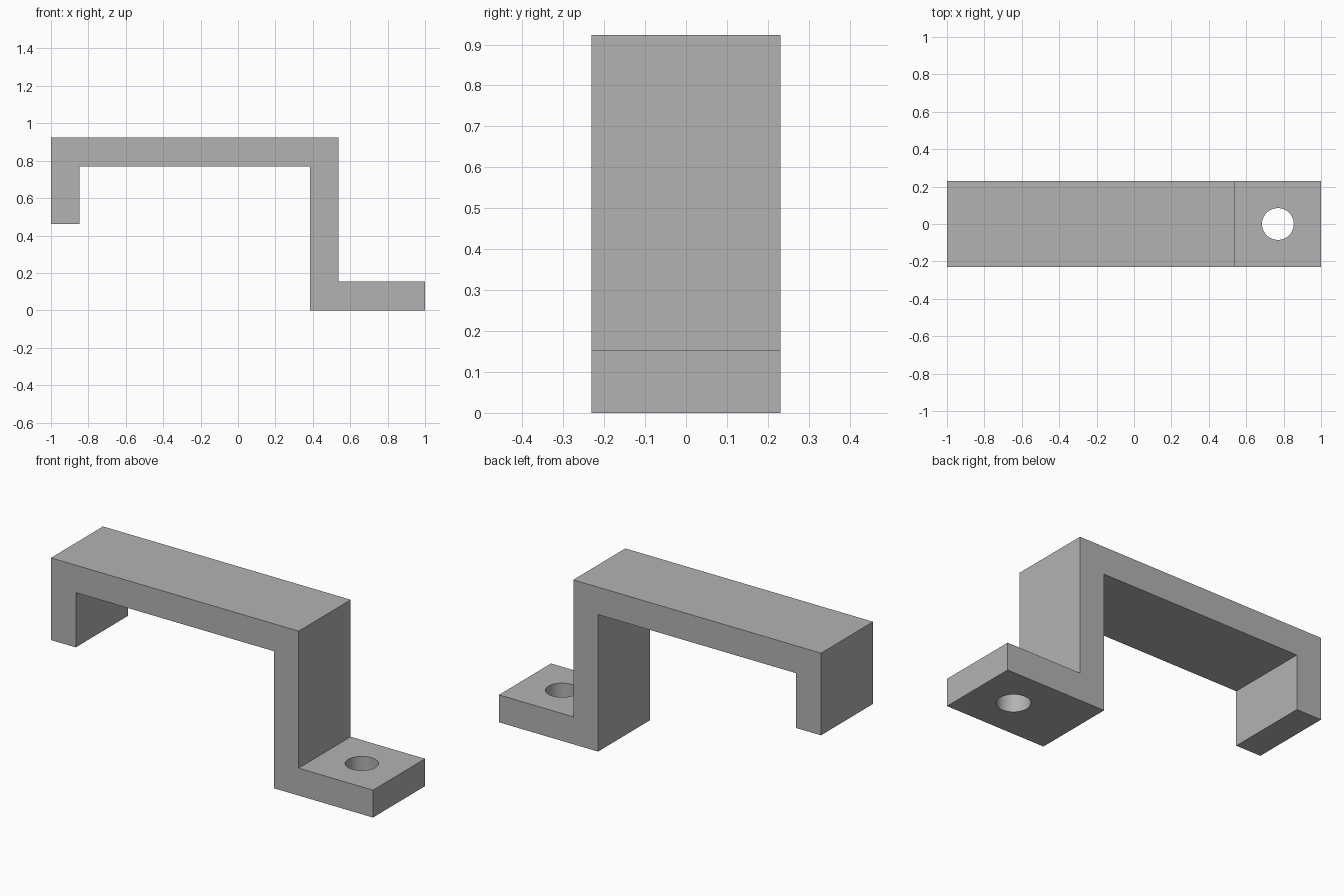
import bpy
import bmesh

if "Cube" in bpy.data.objects:
    bpy.data.objects.remove(bpy.data.objects["Cube"], do_unlink=True)

U = 2 / 13            # sheet thickness, the module of the whole bracket
DEPTH = 3 * U
HOLE_RADIUS = 0.085

grey = bpy.data.materials.new("plain grey")
grey.use_nodes = True
colour = (0.45, 0.45, 0.45, 1)
grey.diffuse_color = colour
grey.node_tree.nodes["Principled BSDF"].inputs["Base Color"].default_value = colour

# Stepped side profile in modules: short hook, top bar, tall leg, foot
profile = [(0, 3), (1, 3), (1, 5), (9, 5), (9, 0),
           (13, 0), (13, 1), (10, 1), (10, 6), (0, 6)]
bm = bmesh.new()
face = bm.faces.new([bm.verts.new((x * U - 1, -DEPTH / 2, z * U)) for x, z in profile])
extruded = bmesh.ops.extrude_face_region(bm, geom=[face])["geom"]
bmesh.ops.translate(bm, vec=(0, DEPTH, 0),
                    verts=[g for g in extruded if isinstance(g, bmesh.types.BMVert)])
bmesh.ops.recalc_face_normals(bm, faces=bm.faces[:])
mesh = bpy.data.meshes.new("bracket")
bm.to_mesh(mesh)
bm.free()
mesh.materials.append(grey)
bracket = bpy.data.objects.new("bracket", mesh)
bpy.context.collection.objects.link(bracket)

# Screw hole through the middle of the foot
bpy.ops.mesh.primitive_cylinder_add(vertices=64, radius=HOLE_RADIUS, depth=U * 2,
                                    location=(11.5 * U - 1, 0, U / 2))
cutter = bpy.context.object
cutter.name = "hole_cutter"
cutter.hide_render = True
cutter.data.materials.append(grey)

cut = bracket.modifiers.new("screw hole", 'BOOLEAN')
cut.operation = 'DIFFERENCE'
cut.solver = 'EXACT'
cut.object = cutter
bpy.ops.object.select_all(action='DESELECT')
bracket.select_set(True)
bpy.context.view_layer.objects.active = bracket
bpy.ops.object.modifier_apply(modifier=cut.name)
bpy.data.objects.remove(cutter, do_unlink=True)

# Smooth bore, crisp edges
bpy.ops.object.shade_smooth_by_angle(angle=0.5)
